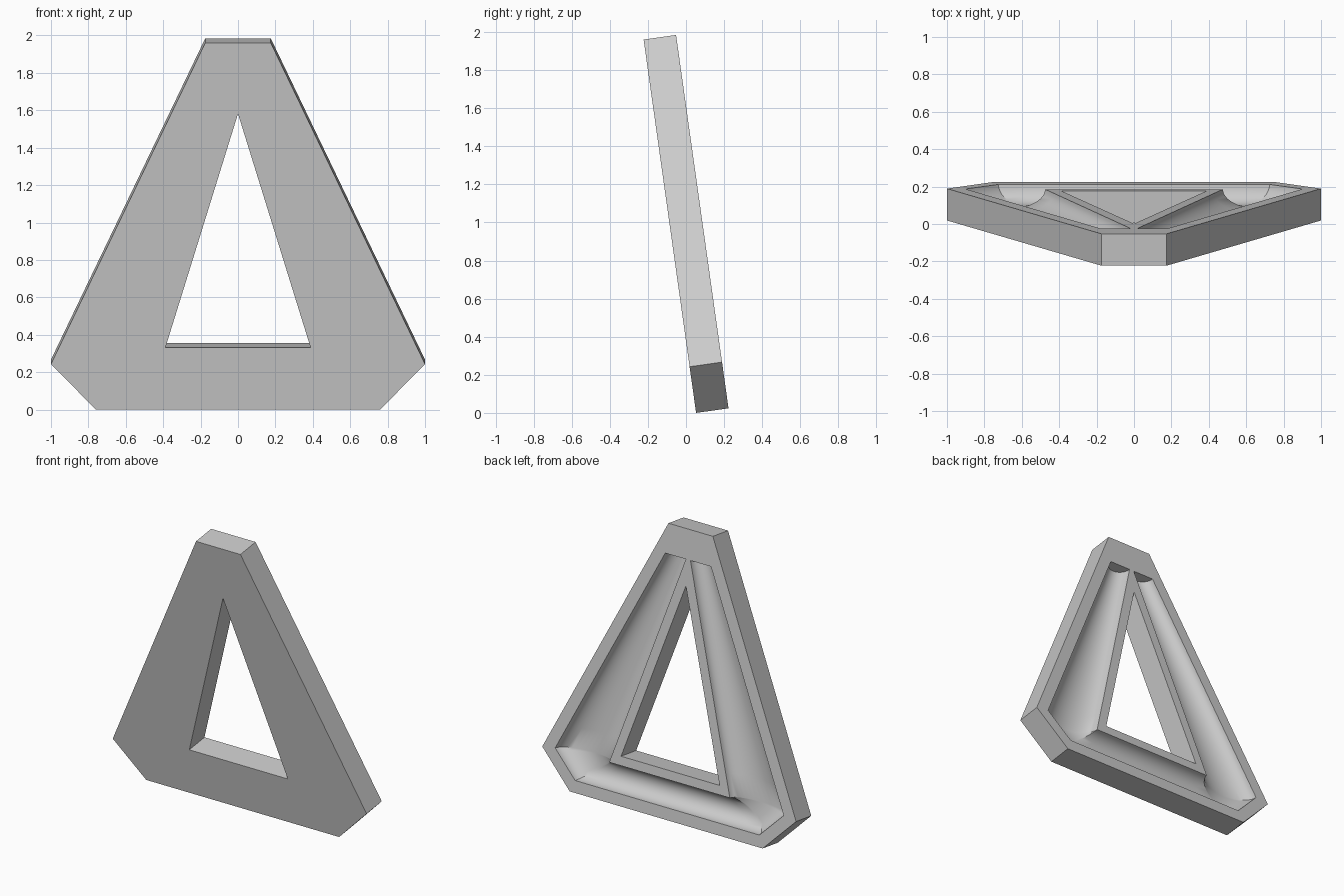
import bpy, bmesh, math
from mathutils import Matrix, Vector

cube = bpy.data.objects.get("Cube")
if cube:
    bpy.data.objects.remove(cube)

THICK = 0.172
LEAN = math.radians(8)
PROFILE_STEPS = 18

# Half outlines in the plane of the plate (x, height along plate)
outer = [(0, 0), (0.76, 0), (1, 0.245), (0.175, 1.98), (0, 1.98)]
hole = [(0, 1.597), (0.388, 0.335), (0, 0.335)]

# Channel stations: inner rim point, outer rim point, depth, rows to next
stations = [
    ((0.018, 1.775), (0.18, 1.775), 0.075, 10),
    ((0.475, 0.272), (0.90, 0.261), 0.108, 10),
    ((0.475, 0.272), (0.725, 0.083), 0.10, 6),
    ((0, 0.272), (0, 0.083), 0.097, 0),
]

bm = bmesh.new()


def face(points):
    bm.faces.new([bm.verts.new(p) for p in points])


def at(p, depth):
    return (p[0], depth, p[1])


def channel_row(inner, outer_pt, depth):
    row = []
    for i in range(PROFILE_STEPS + 1):
        a = math.pi * i / PROFILE_STEPS
        p = inner.lerp(outer_pt, (1 - math.cos(a)) / 2)
        sink = depth * math.sin(a) if 0 < i < PROFILE_STEPS else 0
        row.append(Vector(at(p, THICK - sink)))
    return row


# Rounded channel, lofted down the leg, round the corner and along the base
rows = []
for (i0, o0, d0, n), (i1, o1, d1, _) in zip(stations, stations[1:]):
    for k in range(n):
        f = k / n
        rows.append(channel_row(Vector(i0).lerp(Vector(i1), f),
                                Vector(o0).lerp(Vector(o1), f),
                                d0 + (d1 - d0) * f))
last = stations[-1]
rows.append(channel_row(Vector(last[0]), Vector(last[1]), last[2]))
for a, b in zip(rows, rows[1:]):
    for j in range(PROFILE_STEPS):
        quad = [a[j], a[j + 1], b[j + 1], b[j]]
        unique = [p for k, p in enumerate(quad) if (p - quad[k - 1]).length > 1e-5]
        if len(unique) > 2:
            face(unique)
face(rows[0])  # end wall at the top of the channel

# Front face, and back face around the channel
face([at(p, 0) for p in outer + hole])
rim = [at(p, THICK) for p in outer + hole]
for r in reversed(rows):
    if (r[0] - Vector(rim[-1])).length > 1e-5:
        rim.append(r[0])
rim += [r[-1] for r in rows]
face(rim)

# Edge walls of the outline and the opening
for path in (outer, hole):
    for p, q in zip(path, path[1:]):
        face([at(p, 0), at(q, 0), at(q, THICK), at(p, THICK)])

# Mirror to the other half, weld and lean the plate
dup = bmesh.ops.duplicate(bm, geom=bm.verts[:] + bm.edges[:] + bm.faces[:])
for v in dup["geom"]:
    if isinstance(v, bmesh.types.BMVert):
        v.co.x = -v.co.x
bmesh.ops.remove_doubles(bm, verts=bm.verts[:], dist=1e-4)
bmesh.ops.recalc_face_normals(bm, faces=bm.faces[:])
bm.transform(Matrix.Translation((0, 0.053, 0)) @ Matrix.Rotation(LEAN, 4, "X"))

mesh = bpy.data.meshes.new("triangular_frame")
bm.to_mesh(mesh)
bm.free()

# Plain grey material
grey = bpy.data.materials.new("light_grey")
grey.use_nodes = True
colour = (0.6, 0.6, 0.6, 1)
grey.diffuse_color = colour
grey.node_tree.nodes["Principled BSDF"].inputs["Base Color"].default_value = colour
mesh.materials.append(grey)

frame = bpy.data.objects.new("triangular_frame", mesh)
bpy.context.collection.objects.link(frame)
bpy.ops.object.select_all(action="DESELECT")
frame.select_set(True)
bpy.context.view_layer.objects.active = frame
bpy.ops.object.shade_smooth_by_angle(angle=math.radians(30))
